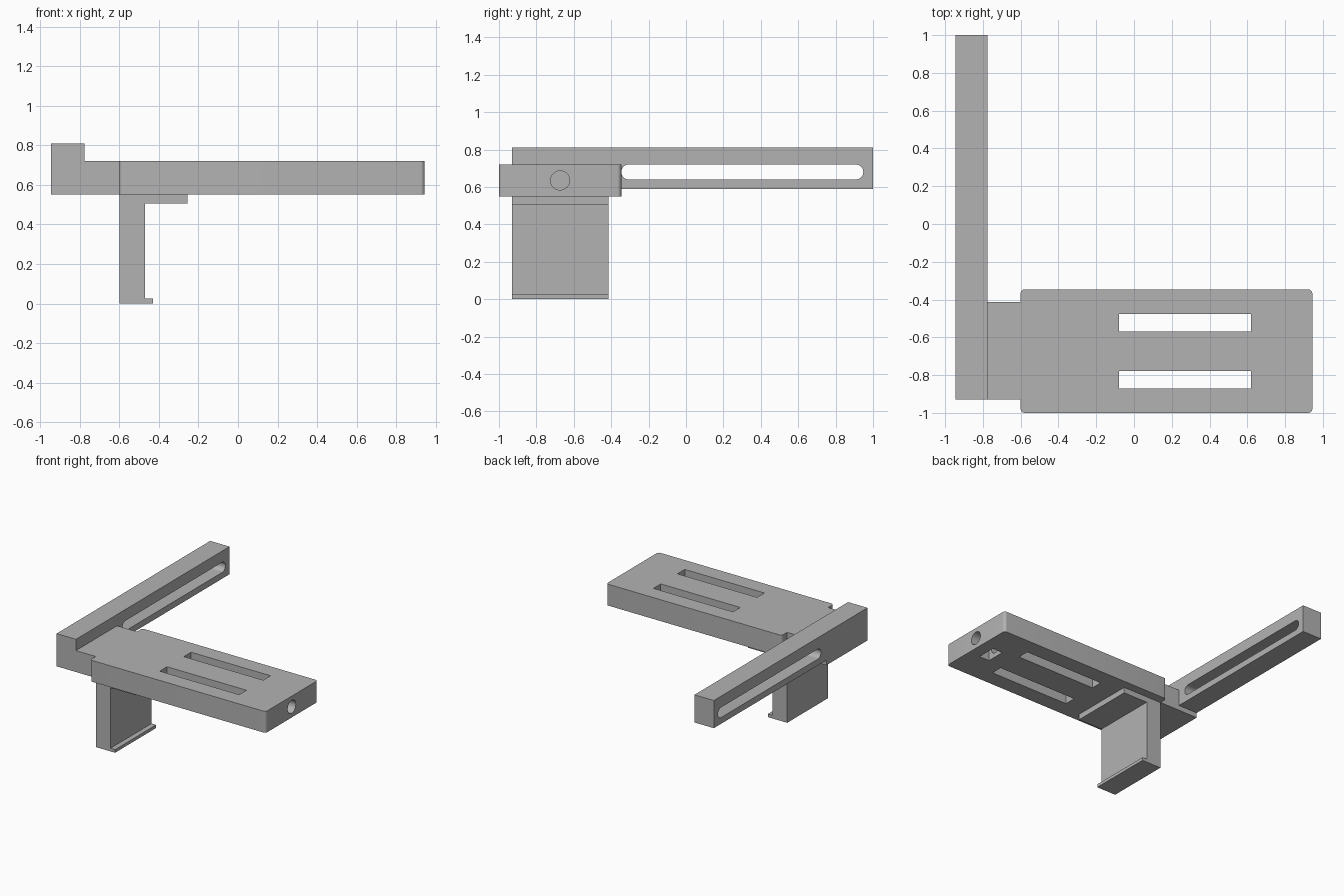
import bpy, bmesh
from math import pi
from mathutils import Matrix, Vector

default = bpy.data.objects.get("Cube")
if default:
    bpy.data.objects.remove(default, do_unlink=True)

grey = bpy.data.materials.new("plain grey")
grey.use_nodes = True
colour = (0.45, 0.45, 0.45, 1)
grey.diffuse_color = colour
grey.node_tree.nodes["Principled BSDF"].inputs["Base Color"].default_value = colour


def finish(name, bm):
    bmesh.ops.recalc_face_normals(bm, faces=bm.faces)
    mesh = bpy.data.meshes.new(name)
    bm.to_mesh(mesh)
    bm.free()
    mesh.materials.append(grey)
    obj = bpy.data.objects.new(name, mesh)
    bpy.context.collection.objects.link(obj)
    return obj


def box(name, low, high, radius=0, axis=2):
    """Box between two corners, optionally rounding the edges along one axis."""
    low, high = Vector(low), Vector(high)
    bm = bmesh.new()
    bmesh.ops.create_cube(bm, size=1)
    bmesh.ops.scale(bm, vec=high - low, verts=bm.verts)
    bmesh.ops.translate(bm, vec=(low + high) / 2, verts=bm.verts)
    if radius:
        edges = [e for e in bm.edges
                 if abs((e.verts[0].co - e.verts[1].co)[axis]) > 1e-4]
        bmesh.ops.bevel(bm, geom=edges, offset=radius, segments=8,
                        profile=0.5, affect='EDGES')
    return finish(name, bm)


def extrude_y(name, outline, y0, y1):
    """Extrude an x-z outline along y."""
    bm = bmesh.new()
    face = bm.faces.new([bm.verts.new((x, y0, z)) for x, z in outline])
    moved = bmesh.ops.extrude_face_region(bm, geom=[face])["geom"]
    verts = [v for v in moved if isinstance(v, bmesh.types.BMVert)]
    bmesh.ops.translate(bm, vec=(0, y1 - y0, 0), verts=verts)
    return finish(name, bm)


def rod_x(name, x0, x1, y, z, radius):
    bm = bmesh.new()
    place = Matrix.Translation(((x0 + x1) / 2, y, z)) @ Matrix.Rotation(pi / 2, 4, 'Y')
    bmesh.ops.create_cone(bm, cap_ends=True, segments=40, radius1=radius,
                          radius2=radius, depth=x1 - x0, matrix=place)
    return finish(name, bm)


def activate(obj):
    bpy.ops.object.select_all(action='DESELECT')
    obj.select_set(True)
    bpy.context.view_layer.objects.active = obj


def cut(target, cutter):
    cutter.hide_render = True
    mod = target.modifiers.new("cut", 'BOOLEAN')
    mod.operation = 'DIFFERENCE'
    mod.solver = 'EXACT'
    mod.object = cutter
    activate(target)
    bpy.ops.object.modifier_apply(modifier=mod.name)
    bpy.data.objects.remove(cutter, do_unlink=True)


# Main plate with two long slots
plate = box("plate", (-0.6, -1, 0.55), (0.944, -0.346, 0.72), radius=0.022)
for y in (-0.522, -0.824):
    cut(plate, box("slot_cutter", (-0.08, y - 0.046, 0.4), (0.62, y + 0.046, 0.9)))

# Screw hole in the end and nut pocket open at the underside
cut(plate, rod_x("hole_cutter", 0.65, 1.1, -0.673, 0.635, 0.051))
cut(plate, box("pocket_cutter", (0.755, -0.75, 0.4), (0.845, -0.598, 0.695)))

# Long arm with a round-ended slot
arm = box("slotted_arm", (-0.945, -0.93, 0.59), (-0.775, 1, 0.81))
cut(arm, box("arm_slot_cutter", (-1.2, -0.346, 0.64), (-0.5, 0.948, 0.72),
             radius=0.0399, axis=0))

# Stepped neck that carries the arm
extrude_y("neck", [(-0.945, 0.55), (-0.6, 0.55), (-0.6, 0.72),
                   (-0.775, 0.72), (-0.775, 0.59), (-0.945, 0.59)], -0.93, -0.413)

# Clamp leg with a top flange and a small bottom lip
extrude_y("clamp_leg", [(-0.6, 0), (-0.43, 0), (-0.43, 0.025), (-0.47, 0.025),
                        (-0.47, 0.505), (-0.255, 0.505), (-0.255, 0.55),
                        (-0.6, 0.55)], -0.93, -0.415)

for part in (plate, arm):
    activate(part)
    bpy.ops.object.shade_smooth_by_angle(angle=pi / 6)
